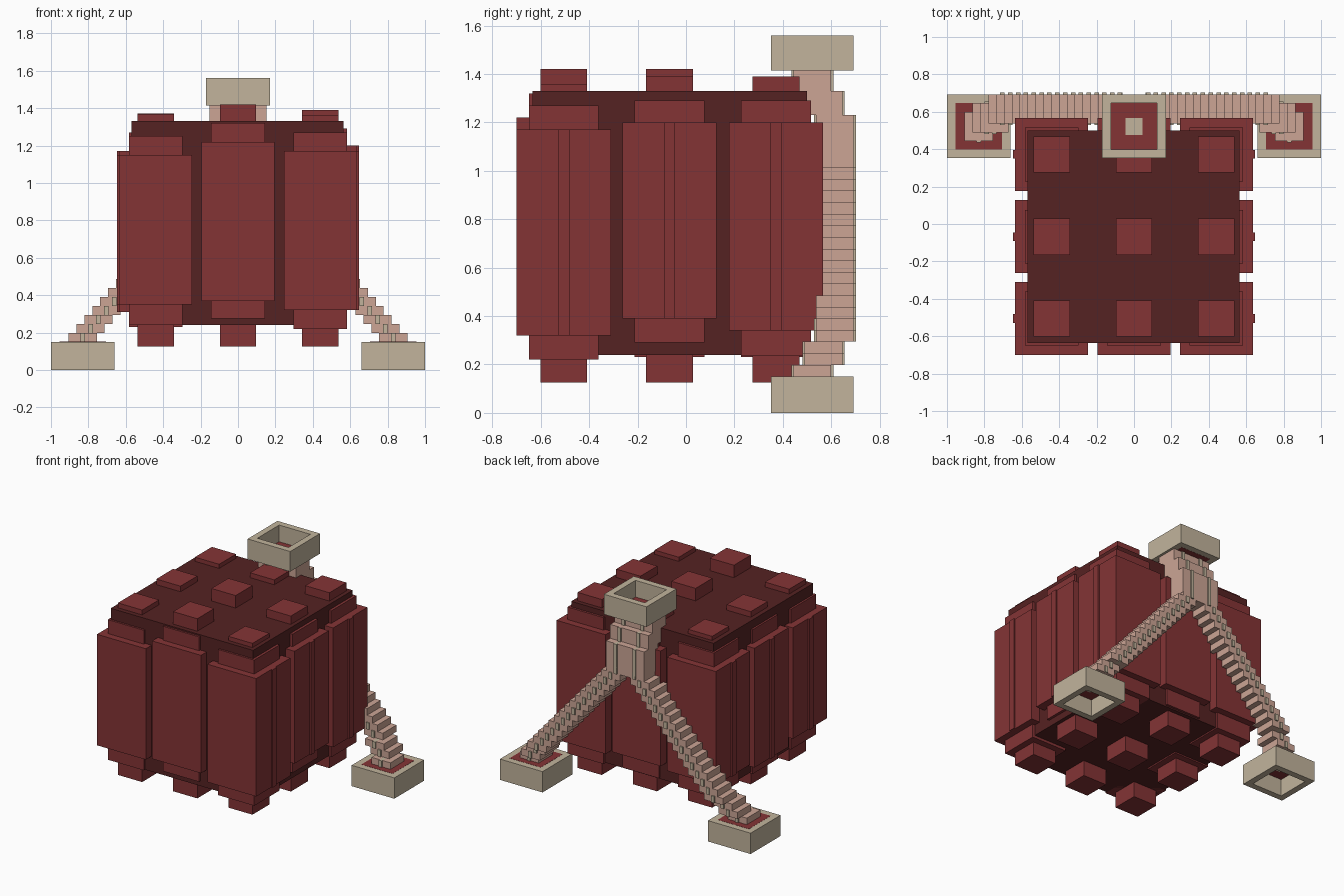
import bpy
import bmesh
from mathutils import Matrix, Vector

cube = bpy.data.objects.get("Cube")
if cube:
    bpy.data.objects.remove(cube, do_unlink=True)


def material(name, rgb):
    m = bpy.data.materials.new(name)
    m.use_nodes = True
    m.diffuse_color = (*rgb, 1)
    m.node_tree.nodes["Principled BSDF"].inputs["Base Color"].default_value = (*rgb, 1)
    return m


RED = material("brick red", (0.231, 0.034, 0.036))
DARK = material("dark maroon", (0.091, 0.016, 0.016))
TAN = material("sandstone", (0.539, 0.456, 0.333))
PINK = material("pale pink", (0.604, 0.376, 0.301))


def build(name, boxes, mat):
    """One object from boxes given as (x0, x1, y0, y1, z0, z1)."""
    bm = bmesh.new()
    for x0, x1, y0, y1, z0, z1 in boxes:
        centre = Vector((x0 + x1, y0 + y1, z0 + z1)) / 2
        size = Matrix.Diagonal((x1 - x0, y1 - y0, z1 - z0, 1))
        bmesh.ops.create_cube(bm, size=1, matrix=Matrix.Translation(centre) @ size)
    mesh = bpy.data.meshes.new(name)
    bm.to_mesh(mesh)
    bm.free()
    mesh.materials.append(mat)
    ob = bpy.data.objects.new(name, mesh)
    bpy.context.collection.objects.link(ob)
    return ob


def square(x, y, w, z0, z1):
    return (x - w / 2, x + w / 2, y - w / 2, y + w / 2, z0, z1)


# Dark inner block
build("core", [(-0.57, 0.565, -0.635, 0.5, 0.24, 1.33)], DARK)

# Nine stacked pillars: column bottom/top, cap bottom/top, stub top
XS = (-0.44, 0.0, 0.44)
YS = (-0.505, -0.068, 0.372)
HEIGHTS = [
    [(0.35, 1.15, 0.24, 1.25, 1.365), (0.37, 1.22, 0.275, 1.32, 1.42), (0.32, 1.17, 0.22, 1.27, 1.36)],
    [(0.31, 1.17, 0.23, 1.27, 1.37), (0.37, 1.20, 0.25, 1.30, 1.42), (0.39, 1.20, 0.29, 1.29, 1.39)],
    [(0.35, 1.17, 0.23, 1.27, 1.36), (0.37, 1.20, 0.25, 1.30, 1.365), (0.34, 1.20, 0.235, 1.29, 1.39)],
]
columns, caps, stubs, strips = [], [], [], []
for y, row in zip(YS, HEIGHTS):
    for x, (c0, c1, k0, k1, top) in zip(XS, row):
        columns.append(square(x, y, 0.39, c0, c1))
        caps.append(square(x, y, 0.288, k0, k1))
        stubs.append(square(x, y, 0.193, 0.125, top))
        if x:
            # Thin raised strip down the outer side
            sx = 0.64 if x > 0 else -0.64
            strips.append((sx - 0.006, sx + 0.006, y - 0.023, y + 0.023, c0, c1))
build("pillar_columns", columns, RED)
build("pillar_caps", caps, RED)
build("pillar_stubs", stubs, RED)
build("side_strips", strips, RED)


def frame(name, x, z0, z1, plate0, plate1):
    """Square hollow frame with a recessed plate and small centre tile."""
    y, h, t = 0.522, 0.17, 0.046
    build(name, [(x - h, x + h, y - h, y - h + t, z0, z1),
                 (x - h, x + h, y + h - t, y + h, z0, z1),
                 (x - h, x - h + t, y - h + t, y + h - t, z0, z1),
                 (x + h - t, x + h, y - h + t, y + h - t, z0, z1)], TAN)
    build(name + "_plate", [square(x, y, 2 * (h - t), plate0, plate1)], RED)
    build(name + "_tile", [square(x, y, 0.09, plate0 - 0.005, plate1 + 0.005)], TAN)


frame("left_foot", 0.83, 0.0, 0.15, 0.125, 0.151)
frame("right_foot", -0.83, 0.0, 0.15, 0.125, 0.151)
frame("top_socket", 0.0, 1.415, 1.56, 1.414, 1.44)

# Stepped legs climbing from each foot to the middle of the back
STEPS, DZ, W = 19, 0.048, 0.15
for side, name in ((1, "left"), (-1, "right")):
    blocks, ribs = [], []
    for i in range(STEPS):
        x = side * (0.83 - 0.042 * i)
        y = 0.522 if i == 0 else 0.568 if i < 3 else 0.615
        z = 0.15 + DZ * i
        blocks.append((x - W / 2, x + W / 2, y - 0.078, y + 0.078, z, z + DZ))
        ribs.append((x - 0.012, x + 0.012, y - 0.087, y + 0.087, z, z + DZ))
    build(name + "_leg_steps", blocks, PINK)
    build(name + "_leg_ribs", ribs, TAN)

# Neck joining both legs to the top socket, leaning inwards as it rises
neck, neck_ribs = [], []
for y, z0, z1 in ((0.615, 1.04, 1.23), (0.568, 1.23, 1.33), (0.522, 1.33, 1.42)):
    neck.append((-0.152, 0.152, y - 0.078, y + 0.078, z0, z1))
    for x in (-0.075, 0.075):
        neck_ribs.append((x - 0.012, x + 0.012, y - 0.087, y + 0.087, z0, z1))
build("neck", neck, PINK)
build("neck_ribs", neck_ribs, TAN)
